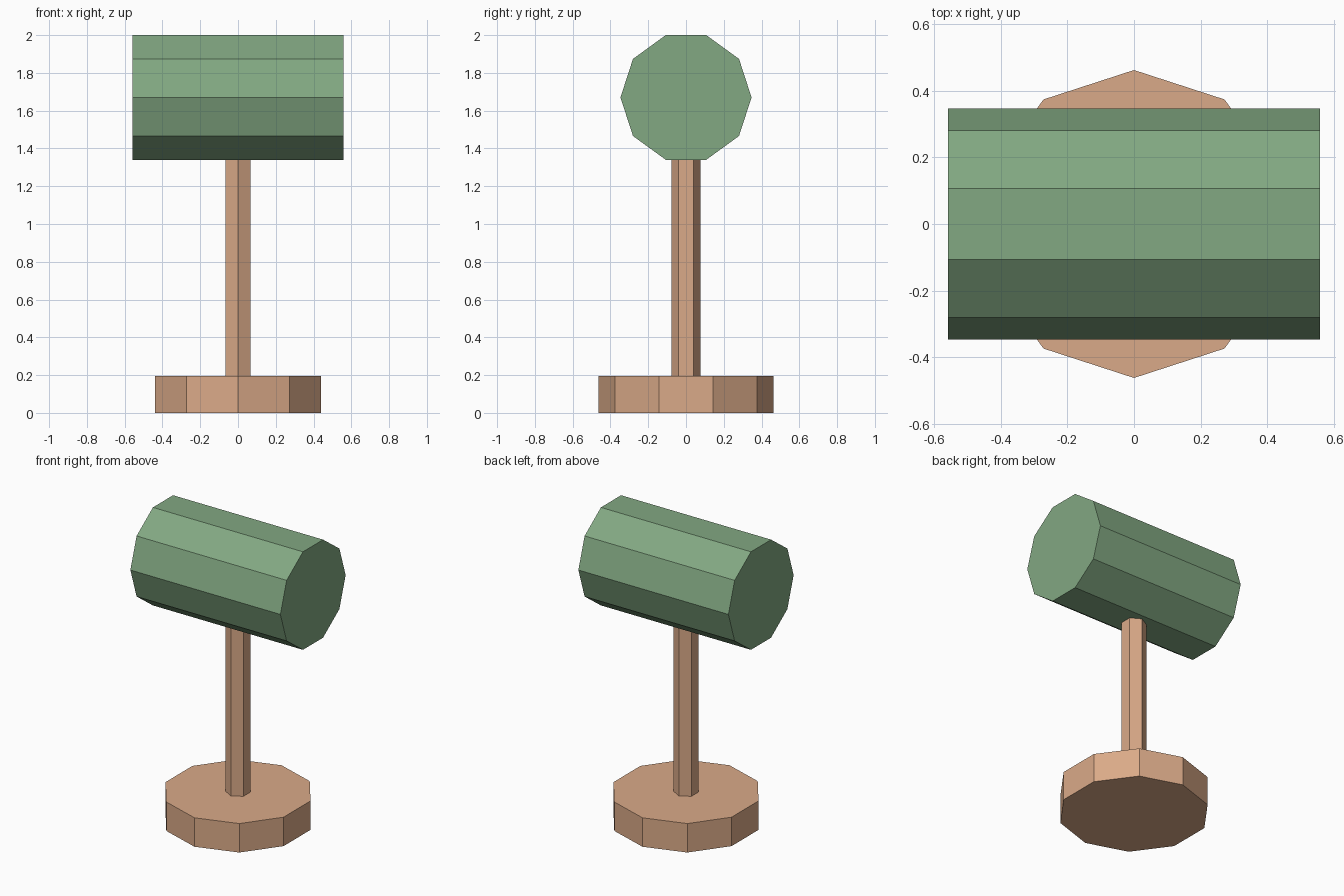
import bpy, bmesh, math
from mathutils import Matrix

if "Cube" in bpy.data.objects:
    bpy.data.objects.remove(bpy.data.objects["Cube"])


def material(name, rgb):
    # sRGB 0-255 to linear
    lin = [((c / 255 + 0.055) / 1.055) ** 2.4 for c in rgb]
    m = bpy.data.materials.new(name)
    m.diffuse_color = (*lin, 1)
    m.use_nodes = True
    m.node_tree.nodes["Principled BSDF"].inputs["Base Color"].default_value = m.diffuse_color
    return m


def prism(name, sides, radius, length, centre, mat, rotation=Matrix()):
    """Flat-sided cylinder with a corner pointing along y."""
    bm = bmesh.new()
    spin = Matrix.Rotation(math.pi / 2, 4, 'Z')
    bmesh.ops.create_circle(bm, cap_ends=True, segments=sides, radius=radius)
    # put one corner exactly on the +y axis
    v = bm.verts[:][0].co
    spin = Matrix.Rotation(math.pi / 2 - math.atan2(v.y, v.x), 4, 'Z')
    bmesh.ops.transform(bm, matrix=Matrix.Translation((0, 0, -length / 2)) @ spin, verts=bm.verts)
    top = bmesh.ops.extrude_face_region(bm, geom=bm.faces[:], use_keep_orig=True)["geom"]
    bmesh.ops.translate(bm, vec=(0, 0, length),
                        verts=[g for g in top if isinstance(g, bmesh.types.BMVert)])
    bmesh.ops.transform(bm, matrix=Matrix.Translation(centre) @ rotation, verts=bm.verts)
    bmesh.ops.recalc_face_normals(bm, faces=bm.faces)
    me = bpy.data.meshes.new(name)
    bm.to_mesh(me)
    bm.free()
    me.materials.append(mat)
    ob = bpy.data.objects.new(name, me)
    bpy.context.collection.objects.link(ob)
    return ob


wood = material("tan_wood", (218, 170, 136))
green = material("soft_green", (130, 168, 130))

# Round base, post, and horizontal drum lying along x
prism("base", 10, 0.463, 0.195, (0, 0, 0.0975), wood)
prism("post", 6, 0.077, 1.145, (0, 0, 0.7675), wood)
prism("drum", 10, 0.347, 1.118, (0, 0, 1.67), green, Matrix.Rotation(math.pi / 2, 4, 'Y'))
